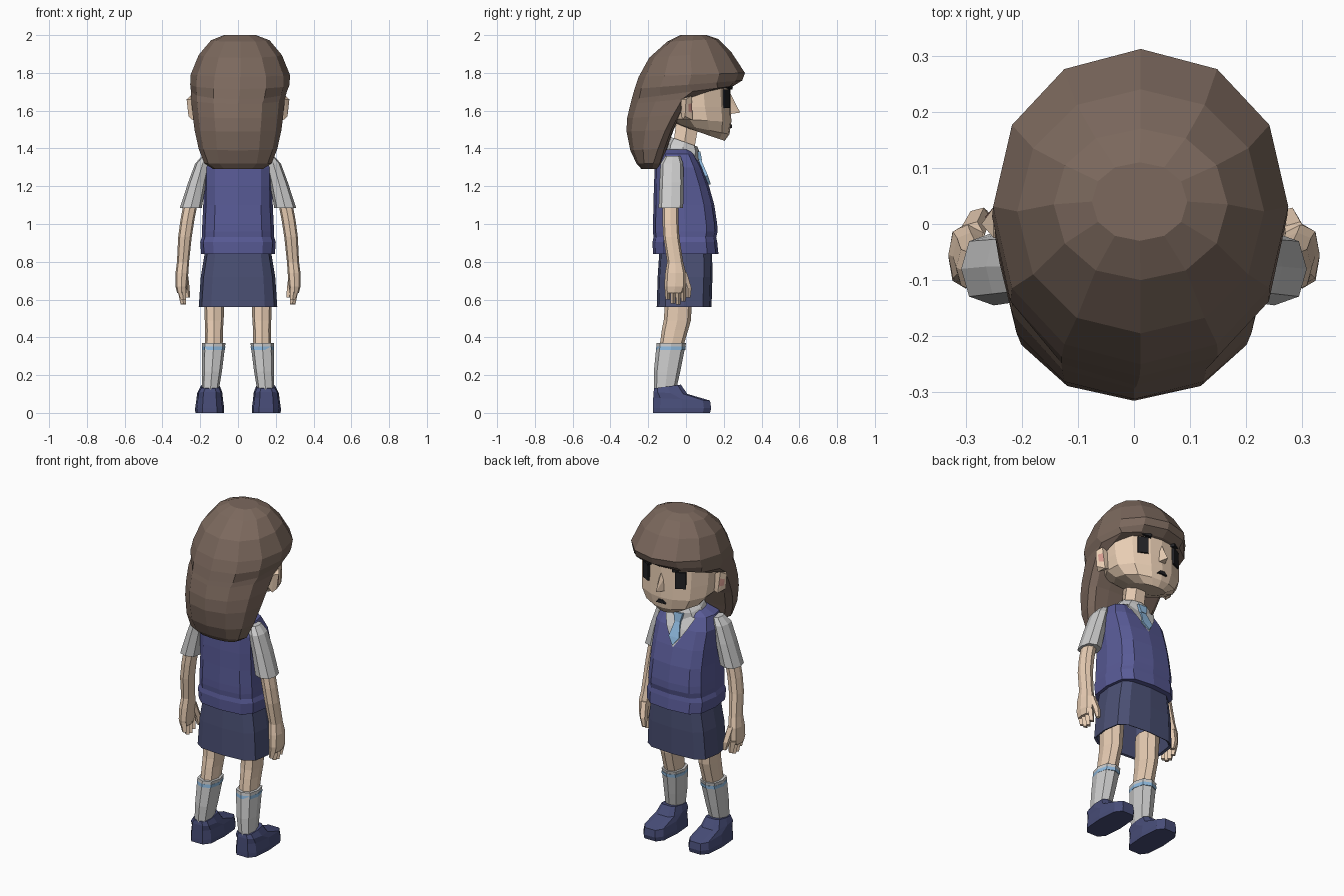
import bpy, bmesh, math
from mathutils import Matrix

COLOURS = {
    "hair": (.2, .14, .11), "skin": (.82, .62, .46), "vest": (.1, .105, .31),
    "skirt": (.07, .08, .175), "shoe": (.065, .075, .19), "tie": (.28, .5, .75),
    "black": (.015, .015, .018), "ear_inner": (.65, .32, .27),
}
MATS = {}
for key, rgb in COLOURS.items():
    MATS[key] = bpy.data.materials.new(key)
    MATS[key].diffuse_color = (*rgb, 1)


def finish(name, bm, mat):
    bmesh.ops.recalc_face_normals(bm, faces=bm.faces)
    me = bpy.data.meshes.new(name)
    bm.to_mesh(me)
    bm.free()
    ob = bpy.data.objects.new(name, me)
    bpy.context.collection.objects.link(ob)
    if mat:
        me.materials.append(MATS[mat])
    return ob


def oval(n, p, mid=0, flat=None):
    """Unit superellipse outline; smaller p is boxier, mid shifts the widest
    point along y, flat is a separate power for the front half."""
    pts = []
    for i in range(n):
        a = 2 * math.pi * i / n
        c, s = round(math.cos(a), 6), round(math.sin(a), 6)
        v = mid + (1 - mid) * s ** (flat or p) if s > 0 else mid - (1 + mid) * abs(s) ** p
        pts.append((math.copysign(abs(c) ** p, c), v))
    return pts


def loft(name, rings, mat=None, n=8, p=.8, outline=None):
    """Skin rings of (z back, z front, y back, y front, centre x, half width[, p, mid, flat])."""
    bm = bmesh.new()
    loops = []
    for zb, zf, yb, yf, cx, hx, *q in rings:
        shape = outline or oval(n, *(q or [p]))
        loops.append([bm.verts.new((cx + hx * u, (yb + yf) / 2 + (yf - yb) / 2 * v,
                                    zb + (zf - zb) * (v + 1) / 2)) for u, v in shape])
    for a, b in zip(loops, loops[1:]):
        for i in range(len(a)):
            j = (i + 1) % len(a)
            bm.faces.new((a[i], a[j], b[j], b[i]))
    bm.faces.new(loops[0])
    bm.faces.new(loops[-1])
    return finish(name, bm, mat)


def box(name, loc, size, mat, rz=0, ry=0):
    bm = bmesh.new()
    bmesh.ops.create_cube(bm, size=1)
    bm.transform(Matrix.Translation(loc) @ Matrix.Rotation(rz, 4, 'Z')
                 @ Matrix.Rotation(ry, 4, 'Y') @ Matrix.Diagonal((*size, 1)))
    return finish(name, bm, mat)


def hull(name, pts, mat):
    bm = bmesh.new()
    for q in pts:
        bm.verts.new(q)
    bmesh.ops.convex_hull(bm, input=bm.verts)
    return finish(name, bm, mat)


# Hair: cap with fringe, then a long back section
loft("hair", [
    (2.0, 2.0, -.03, .11, .01, .085, .95),
    (1.965, 1.98, -.10, .17, .012, .155, .95),
    (1.88, 1.91, -.195, .24, .012, .22, .95),
    (1.78, 1.80, -.25, .312, .012, .263, .95),
    (1.715, 1.76, -.272, .298, .01, .263, .92),
    (1.66, 1.73, -.288, .25, .005, .254, .92, .2, .7),
    (1.635, 1.665, -.294, .02, 0, .248, .95, .75, .5),
    (1.56, 1.58, -.312, -.025, 0, .24, .95, .7, .5),
    (1.49, 1.50, -.315, -.065, 0, .23, .95, .65, .5),
    (1.39, 1.40, -.295, -.10, 0, .208, .9, .5, .5),
    (1.32, 1.32, -.262, -.125, 0, .178, .85, .3, .5),
    (1.29, 1.29, -.235, -.14, 0, .13, .85, .2, .5)], "hair", n=12)

# Head
half = [(0, 1), (.34, .95), (.76, .72), (1, .25), (1, -.3), (.7, -.85), (0, -1)]
face = half + [(-u, v) for u, v in half[-2:0:-1]]
loft("head", [
    (1.51, 1.44, .0, .205, 0, .10),
    (1.53, 1.475, -.05, .23, 0, .17),
    (1.56, 1.54, -.10, .24, 0, .208),
    (1.62, 1.62, -.13, .238, 0, .215),
    (1.73, 1.73, -.15, .235, 0, .217),
    (1.84, 1.84, -.12, .19, 0, .18)], "skin", outline=face)
hull("nose", [(0, .225, 1.71), (0, .287, 1.59), (.028, .22, 1.58), (-.028, .22, 1.58),
              (.018, .225, 1.66), (-.018, .225, 1.66)], "skin")
hull("mouth", [(x, y, z) for y in (.22, .244) for x, z in
               ((-.032, 1.508), (.032, 1.508), (.014, 1.528), (-.014, 1.528))], "black")

# Neck, collar, shirt front and tie
loft("neck", [(1.34, 1.34, -.085, .04, 0, .06), (1.53, 1.53, -.06, .075, 0, .055)], "skin", n=6)
loft("collar", [(1.38, 1.335, -.11, .07, 0, .115), (1.43, 1.385, -.10, .07, 0, .09),
                (1.46, 1.41, -.08, .06, 0, .065)], n=8)
bm = bmesh.new()
rows = [[bm.verts.new((s * w, y, z)) for s in (-1, 1)]
        for w, y, z in ((.10, .051, 1.37), (.066, .09, 1.30), (.003, .126, 1.20))]
for a, b in zip(rows, rows[1:]):
    bm.faces.new((a[0], a[1], b[1], b[0]))
finish("shirt_front", bm, None)
hull("tie_knot", [(s * w, y, z) for s in (-1, 1) for w, y, z in
                  ((.03, .05, 1.385), (.03, .076, 1.385), (.018, .07, 1.335), (.018, .085, 1.335))], "tie")
hull("tie", [(s * w, y, z) for s in (-1, 1) for w, y, z in
             ((.016, .065, 1.34), (.016, .08, 1.34), (.034, .10, 1.255),
              (.034, .117, 1.255), (0, .115, 1.21), (0, .131, 1.21))], "tie")

# Vest with a slightly stepped hem
loft("vest", [
    (.84, .84, -.175, .172, 0, .195), (.905, .905, -.177, .165, 0, .2),
    (.93, .93, -.172, .16, 0, .191), (.96, .96, -.175, .167, 0, .191),
    (1.0, 1.0, -.175, .165, 0, .189), (1.1, 1.1, -.172, .15, 0, .184),
    (1.2, 1.2, -.17, .122, 0, .183), (1.3, 1.3, -.165, .085, 0, .183),
    (1.37, 1.37, -.14, .045, 0, .157), (1.395, 1.395, -.11, .02, 0, .10)], "vest", n=12, p=.6)

# Skirt, hollow underneath
loft("skirt", [
    (.74, .74, -.12, .11, 0, .16), (.565, .565, -.145, .125, 0, .195),
    (.56, .56, -.155, .135, 0, .208), (.72, .72, -.15, .14, 0, .197),
    (.87, .87, -.14, .138, 0, .172)], "skirt", n=12, p=.55)

for side, s in (("right", 1), ("left", -1)):
    # Facial features
    box(side + "_eye", (s * .112, .209, 1.662), (.06, .022, .098), "black", rz=-s * .5)
    box(side + "_eyebrow", (s * .112, .213, 1.73), (.09, .03, .016), "black", rz=-s * .5, ry=-s * .2)
    hull(side + "_ear", [(s * x, y, z) for x, y, z in
         ((.20, .03, 1.56), (.20, .03, 1.66), (.235, .035, 1.55), (.25, .03, 1.68),
          (.272, .0, 1.66), (.262, -.005, 1.57), (.25, -.025, 1.66), (.2, -.03, 1.6),
          (.24, -.02, 1.55))], "skin")
    hull(side + "_ear_inner", [(s * x, y, z) for x, y, z in
         ((.242, .033, 1.59), (.248, .033, 1.64), (.266, .012, 1.635), (.26, .012, 1.595))], "ear_inner")

    # Sleeve, arm and hand
    loft(side + "_sleeve", [
        (1.36, 1.36, -.11, -.03, s * .165, .025), (1.32, 1.32, -.135, -.015, s * .187, .04),
        (1.22, 1.22, -.14, -.012, s * .216, .048), (1.085, 1.085, -.145, -.015, s * .25, .058)])
    loft(side + "_arm", [
        (1.14, 1.14, -.125, -.04, s * .245, .037), (1.02, 1.02, -.125, -.04, s * .268, .037),
        (.93, .93, -.12, -.035, s * .281, .036), (.80, .80, -.10, -.015, s * .291, .032),
        (.74, .74, -.11, .0, s * .297, .034), (.67, .67, -.115, .0, s * .30, .031),
        (.635, .635, -.11, -.015, s * .298, .024)], "skin")
    for i, (y, z) in enumerate(((-.097, .60), (-.069, .578), (-.041, .575), (-.014, .59))):
        loft(f"{side}_finger_{i + 1}", [
            (z, z, y - .012, y + .012, s * .289, .015),
            (.66, .66, y - .015, y + .015, s * .298, .024)], "skin", n=4)
    loft(side + "_thumb", [
        (.61, .61, .0, .024, s * .266, .012), (.66, .66, -.01, .03, s * .275, .019),
        (.745, .745, -.045, .005, s * .288, .022)], "skin", n=5)

    # Leg, sock with stripe, shoe
    loft(side + "_leg", [
        (.35, .35, -.14, -.015, s * .128, .047), (.44, .44, -.128, .012, s * .127, .047),
        (.49, .49, -.118, .026, s * .126, .05), (.66, .66, -.105, .035, s * .126, .056)], "skin")
    loft(side + "_sock", [
        (.11, .11, -.17, -.055, s * .147, .044), (.22, .22, -.17, -.03, s * .138, .053),
        (.37, .37, -.155, .0, s * .128, .062)])
    loft(side + "_sock_stripe", [
        (.333, .333, -.159, -.003, s * .130, .061),
        (.352, .352, -.157, -.001, s * .129, .062)], "tie")
    loft(side + "_shoe", [
        (0, 0, -.18, .132, s * .15, .076), (.025, .025, -.18, .138, s * .15, .077),
        (.08, .065, -.178, .132, s * .15, .07), (.11, .10, -.175, .01, s * .149, .067),
        (.13, .15, -.17, -.025, s * .147, .052)], "shoe", n=10, p=.6)
